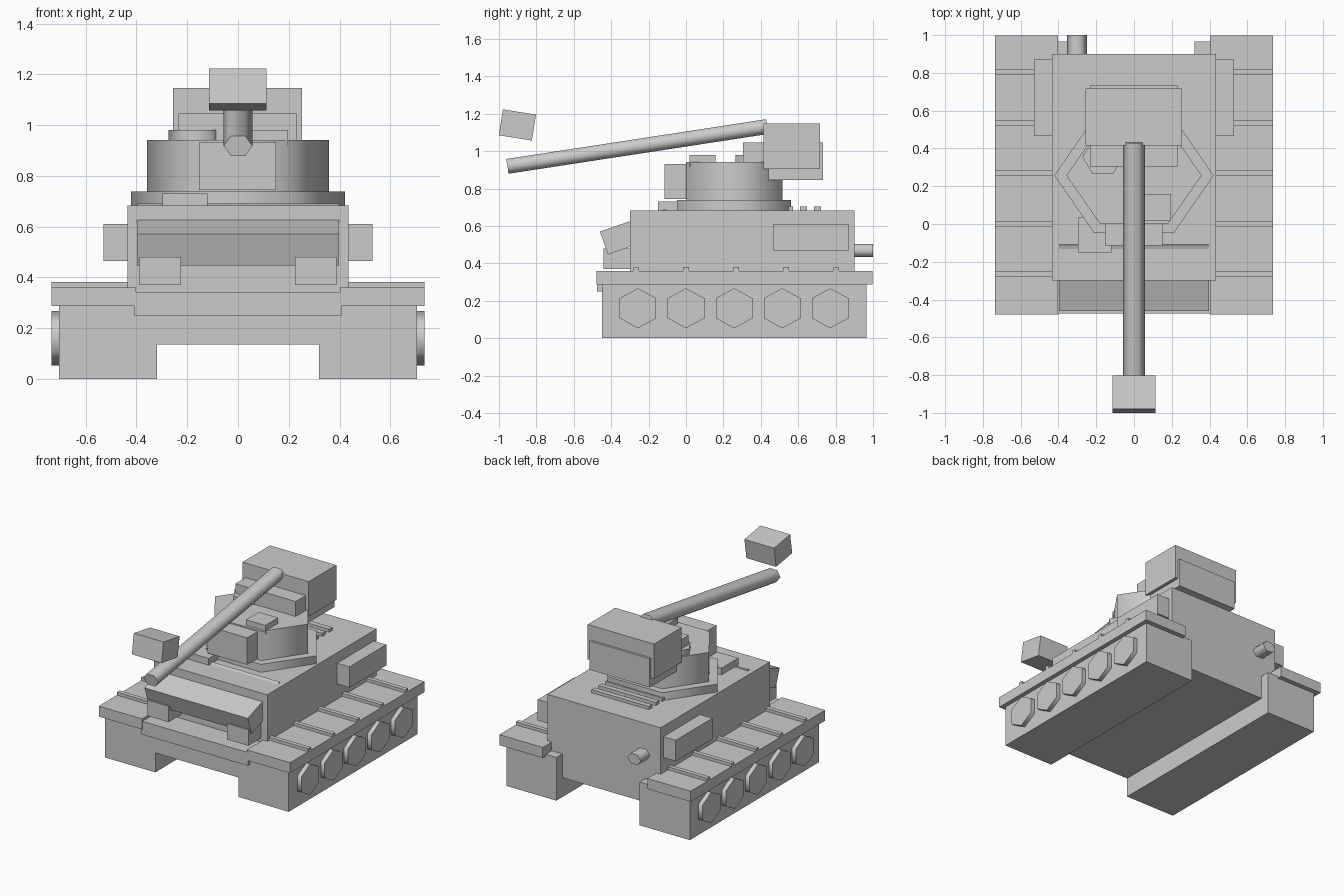
import bpy
from math import radians, pi, sin, cos
from mathutils import Matrix, Vector

if "Cube" in bpy.data.objects:
    bpy.data.objects.remove(bpy.data.objects["Cube"])

grey = bpy.data.materials.new("plain_grey")
grey.diffuse_color = (0.6, 0.6, 0.6, 1)
grey.use_nodes = True
grey.node_tree.nodes["Principled BSDF"].inputs["Base Color"].default_value = grey.diffuse_color


def mesh_object(name, verts, faces):
    me = bpy.data.meshes.new(name)
    me.from_pydata(verts, [], faces)
    me.materials.append(grey)
    ob = bpy.data.objects.new(name, me)
    bpy.context.collection.objects.link(ob)
    return ob


def box(name, x, y, z, tilt=0):
    """Box from (min, max) ranges, tilted about x through its centre."""
    c = Vector((sum(x) / 2, sum(y) / 2, sum(z) / 2))
    rot = Matrix.Rotation(radians(tilt), 3, 'X')
    verts = [rot @ (Vector((a, b, d)) - c) + c for a in x for b in y for d in z]
    faces = [(0, 1, 3, 2), (4, 6, 7, 5), (0, 4, 5, 1),
             (2, 3, 7, 6), (0, 2, 6, 4), (1, 5, 7, 3)]
    return mesh_object(name, verts, faces)


def hex_prism(name, centre, u, v, w):
    """Six-sided prism: u and v are the section radii, w the half length."""
    c, u, v, w = Vector(centre), Vector(u), Vector(v), Vector(w)
    ring = [u * cos(i * pi / 3) + v * sin(i * pi / 3) for i in range(6)]
    verts = [c + p - w for p in ring] + [c + p + w for p in ring]
    faces = [tuple(range(5, -1, -1)), tuple(range(6, 12))]
    faces += [(i, (i + 1) % 6, (i + 1) % 6 + 6, i + 6) for i in range(6)]
    if u.cross(v).dot(w) < 0:
        faces = [f[::-1] for f in faces]
    ob = mesh_object(name, verts, faces)
    bpy.ops.object.select_all(action='DESELECT')
    ob.select_set(True)
    bpy.context.view_layer.objects.active = ob
    bpy.ops.object.shade_smooth_by_angle(angle=radians(75))
    return ob


# Hull
box("hull_lower", (-0.33, 0.33), (-0.45, 0.90), (0.135, 0.30))
box("hull_upper", (-0.435, 0.435), (-0.30, 0.90), (0.27, 0.683))
box("front_plate", (-0.408, 0.408), (-0.475, -0.28), (0.25, 0.342))
box("glacis_slab", (-0.397, 0.397), (-0.449, -0.079), (0.504, 0.634), 19)
box("driver_hatch", (-0.297, -0.12), (-0.15, 0.035), (0.66, 0.73))
for i in range(3):
    y = 0.553 + 0.075 * i
    box("engine_grille_bar", (-0.22, 0.22), (y - 0.018, y + 0.018), (0.67, 0.705))

# Running gear and side parts, one set per side
for s in (-1, 1):
    def side(a, b):
        return tuple(sorted((s * a, s * b)))
    box("track", side(0.32, 0.705), (-0.45, 0.965), (0, 0.30))
    box("fender", side(0.402, 0.735), (-0.478, 0.998), (0.287, 0.36))
    box("side_bin", side(0.42, 0.53), (0.467, 0.87), (0.465, 0.61))
    box("headlight", side(0.225, 0.388), (-0.44, -0.28), (0.37, 0.48))
    for i in range(5):
        y = -0.265 + 0.267 * i
        box("fender_rib", side(0.43, 0.735), (y - 0.015, y + 0.015), (0.35, 0.381))
        hex_prism("road_wheel", (s * 0.70, -0.257 + 0.257 * i, 0.16),
                  (0, 0, 0.107), (0, 0.113, 0), (0.035, 0, 0))

# Exhaust
hex_prism("exhaust_pipe", (-0.302, 0.94, 0.468),
          (0.052, 0, 0), (0, 0, 0.04), (0, 0.06, 0))

# Turret: sections are squashed hexagons, v reaches sin(60) of its length
hex_prism("turret_ring", (0, 0.257, 0.705), (0.422, 0, 0), (0, 0.352, 0), (0, 0, 0.033))
hex_prism("turret_body", (0, 0.257, 0.83), (0.358, 0, 0), (0, 0.298, 0), (0, 0, 0.111))
hex_prism("cupola", (-0.165, 0.355, 0.95), (0.108, 0, 0), (0, 0.104, 0), (0, 0, 0.03))
box("gun_mantlet", (-0.154, 0.15), (-0.115, 0.03), (0.745, 0.932))
box("loader_hatch", (0.05, 0.197), (0.018, 0.158), (0.918, 0.98))
box("turret_bustle", (-0.234, 0.23), (0.305, 0.732), (0.845, 1.045))
box("stowage_box", (-0.256, 0.253), (0.415, 0.717), (0.905, 1.147))

# Gun barrel and the floating tilted muzzle block
tilt = radians(8.7)
hex_prism("gun_barrel", (0, -0.26, 1.025), (0.057, 0, 0),
          (0, -0.046 * sin(tilt), 0.046 * cos(tilt)),
          (0, 0.703 * cos(tilt), 0.703 * sin(tilt)))
box("muzzle_block", (-0.115, 0.113), (-0.991, -0.812), (1.07, 1.21), -9)
